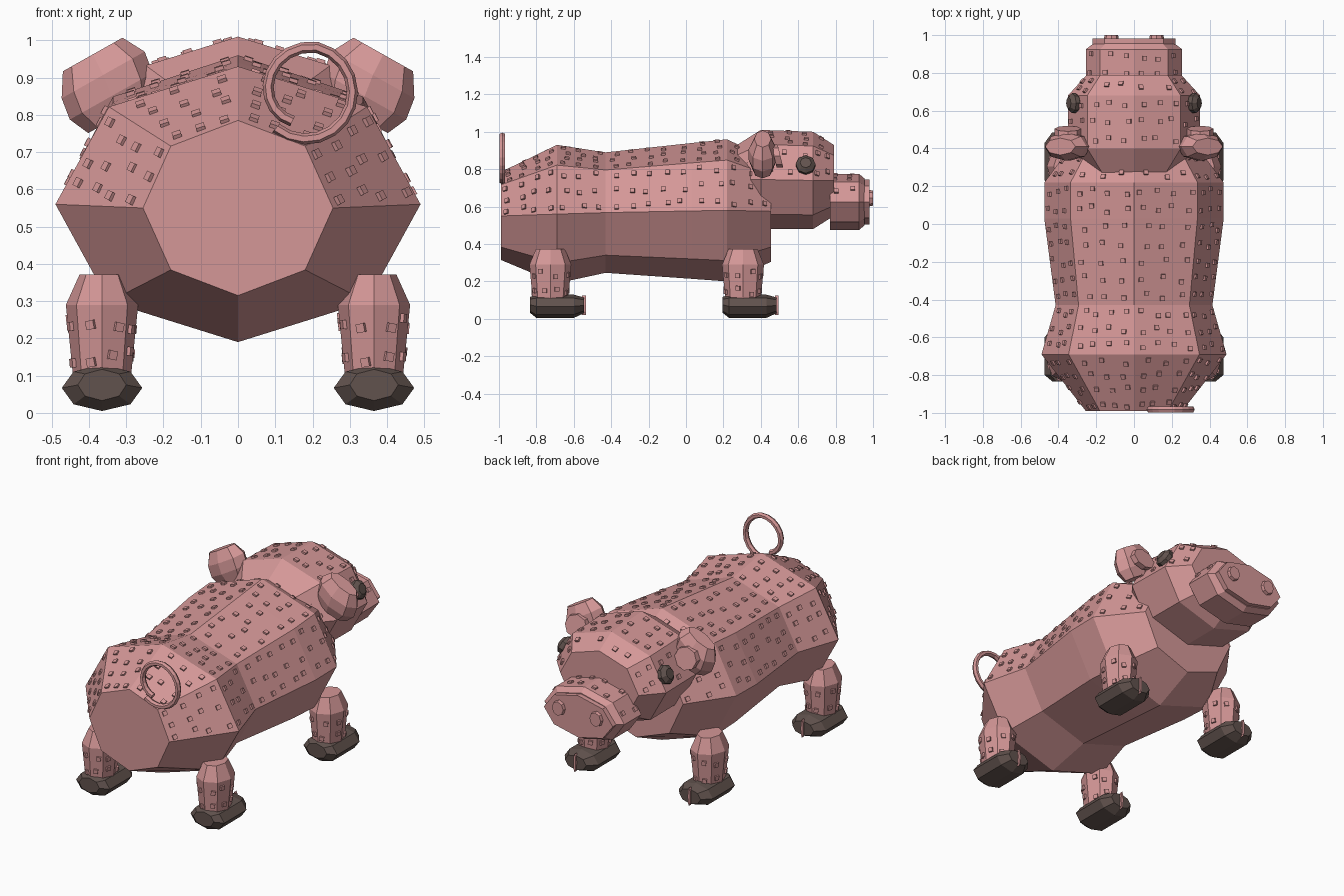
import bpy, bmesh, math, random
from mathutils import Vector, Matrix

if "Cube" in bpy.data.objects:
    bpy.data.objects.remove(bpy.data.objects["Cube"])

random.seed(4)


def material(name, rgb):
    m = bpy.data.materials.new(name)
    m.diffuse_color = (*rgb, 1)
    m.use_nodes = True
    m.node_tree.nodes["Principled BSDF"].inputs["Base Color"].default_value = m.diffuse_color
    return m


PINK = material("pink skin", (0.66, 0.31, 0.31))
BROWN = material("dark brown", (0.12, 0.085, 0.075))


def finish(name, bm, mat):
    bmesh.ops.recalc_face_normals(bm, faces=bm.faces[:])
    me = bpy.data.meshes.new(name)
    bm.to_mesh(me)
    bm.free()
    me.materials.append(mat)
    ob = bpy.data.objects.new(name, me)
    bpy.context.collection.objects.link(ob)
    return ob


def loft(name, rings, mat, n=8):
    """Skin n-sided rings given as (centre, half-axis, half-axis)."""
    bm = bmesh.new()
    loops = []
    for c, u, v in rings:
        c, u, v = Vector(c), Vector(u), Vector(v)
        loops.append([bm.verts.new(c + u * math.cos(2 * math.pi * k / n) + v * math.sin(2 * math.pi * k / n))
                      for k in range(n)])
    for a, b in zip(loops, loops[1:]):
        for k in range(n):
            j = (k + 1) % n
            bm.faces.new((a[k], a[j], b[j], b[k]))
    bm.faces.new(loops[0])
    bm.faces.new(loops[-1])
    return finish(name, bm, mat)


def loft_y(name, rings, mat, x=0):
    """Rings along y given as (y, centre z, half width, half height)."""
    return loft(name, [((x, y, z), (w, 0, 0), (0, 0, h)) for y, z, w, h in rings], mat)


def bumps(name, src, rule, step=0.095, size=0.024):
    """Scatter small square pegs in rows over the quads that pass the rule."""
    bm = bmesh.new()
    for p in src.data.polygons:
        if len(p.vertices) != 4 or not rule(p):
            continue
        a, b, c, d = [src.data.vertices[i].co for i in p.vertices]
        nu = max(1, round(((b - a).length + (c - d).length) / 2 / step))
        nv = max(1, round(((d - a).length + (c - b).length) / 2 / step))
        z = p.normal
        x = (Vector((0, 1, 0)) - z * z.y)
        if x.length < 0.1:
            x = z.orthogonal()
        x.normalize()
        rot = Matrix((x, z.cross(x), z)).transposed().to_4x4()
        for i in range(nu):
            for j in range(nv):
                s = (i + 0.5 + random.uniform(-.2, .2)) / nu
                t = (j + 0.5 + random.uniform(-.2, .2)) / nv
                pos = a.lerp(b, s).lerp(d.lerp(c, s), t)
                bmesh.ops.create_cube(bm, size=1, matrix=Matrix.Translation(pos) @ rot
                                      @ Matrix.Diagonal((size, size, 0.02, 1)))
    return finish(name, bm, PINK)


# Body, with bumps over the upper half
body = loft_y("body", [(-0.99, .55, .255, .235), (-.69, .56, .49, .37), (-.43, .568, .415, .322),
                       (.03, .577, .475, .363), (.22, .58, .475, .38), (.455, .575, .30, .27)], PINK)
bumps("body_bumps", body, lambda p: p.center.z > .6)

# Head
head = loft_y("head", [(.25, .745, .22, .17), (.40, .745, .35, .265),
                       (.68, .74, .35, .26), (.79, .74, .25, .19)], PINK)
bumps("head_bumps", head, lambda p: p.center.z > .78 and p.center.y > .4)

# Snout with end disc and nostrils
snout = loft_y("snout", [(.77, .625, .255, .15), (.925, .625, .255, .15), (.955, .625, .215, .125)], PINK)
bumps("snout_bumps", snout, lambda p: p.center.z > .65 and p.center.y < .9)
loft_y("snout_disc", [(.95, .625, .22, .12), (.982, .625, .22, .12)], PINK)

for side, sx in (("left", -1), ("right", 1)):
    loft_y(side + "_nostril", [(.975, .645, .04, .045), (1.0, .645, .036, .04)], PINK, x=sx * .12)

    # Ear leaning outward, with a flat inner plate
    def ear_ring(x, z, w, d):
        return ((sx * x, .41, z), (sx * w * .87, 0, -w * .49), (0, d, 0))
    loft(side + "_ear", [ear_ring(.315, .80, .10, .055), ear_ring(.34, .85, .128, .075),
                         ear_ring(.362, .907, .128, .075), ear_ring(.39, .962, .092, .045)], PINK)
    loft(side + "_inner_ear", [((sx * .35, y, .87), (.07, 0, 0), (0, -.015, .062))
                               for y in (.47, .505)], PINK)

    # Eye, facing out and slightly up
    nrm = Vector((sx * .9, 0, .43))
    up = Vector((-sx * .43, 0, .9))
    eye = Vector((sx * .315, .64, .82))
    loft(side + "_eye", [(eye + nrm * o, (0, r, 0), up * r)
                         for o, r in ((-.03, .035), (-.005, .053), (.015, .053), (.035, .03))], BROWN)

    # Legs, hooves and a thin strip on each hoof
    for end, y in (("rear", -.725), ("front", .305)):
        x = sx * .365
        leg = loft(f"{side}_{end}_leg", [((x, y, z), (w, 0, 0), (0, d, 0)) for z, w, d in
                                         ((.10, .078, .095), (.29, .097, .112), (.372, .06, .078))], PINK)
        bumps(f"{side}_{end}_leg_bumps", leg, lambda p: p.center.z < .25, step=.10)
        loft_y(f"{side}_{end}_hoof", [(y - .11, .075, .065, .042), (y - .075, .067, .108, .062),
                                      (y + .125, .067, .108, .062), (y + .18, .072, .068, .042)], BROWN, x=x)
        loft_y(f"{side}_{end}_hoof_strip", [(y + .17, .073, .008, .052), (y + .19, .073, .008, .052)],
               PINK, x=x)

# Curly tail: an opening spiral of tube, converted to mesh
rings = []
steps = 20
for i in range(steps + 1):
    t = i / steps
    ang = math.radians(-115 - 375 * t)
    rad = .085 + .04 * min(1, t * 2.2)
    out = Vector((math.cos(ang), 0, math.sin(ang)))
    rings.append((Vector((.182, -.982, .86)) + out * rad, out * .015, (0, .018, 0)))
loft("curly_tail", rings, PINK, n=6)
